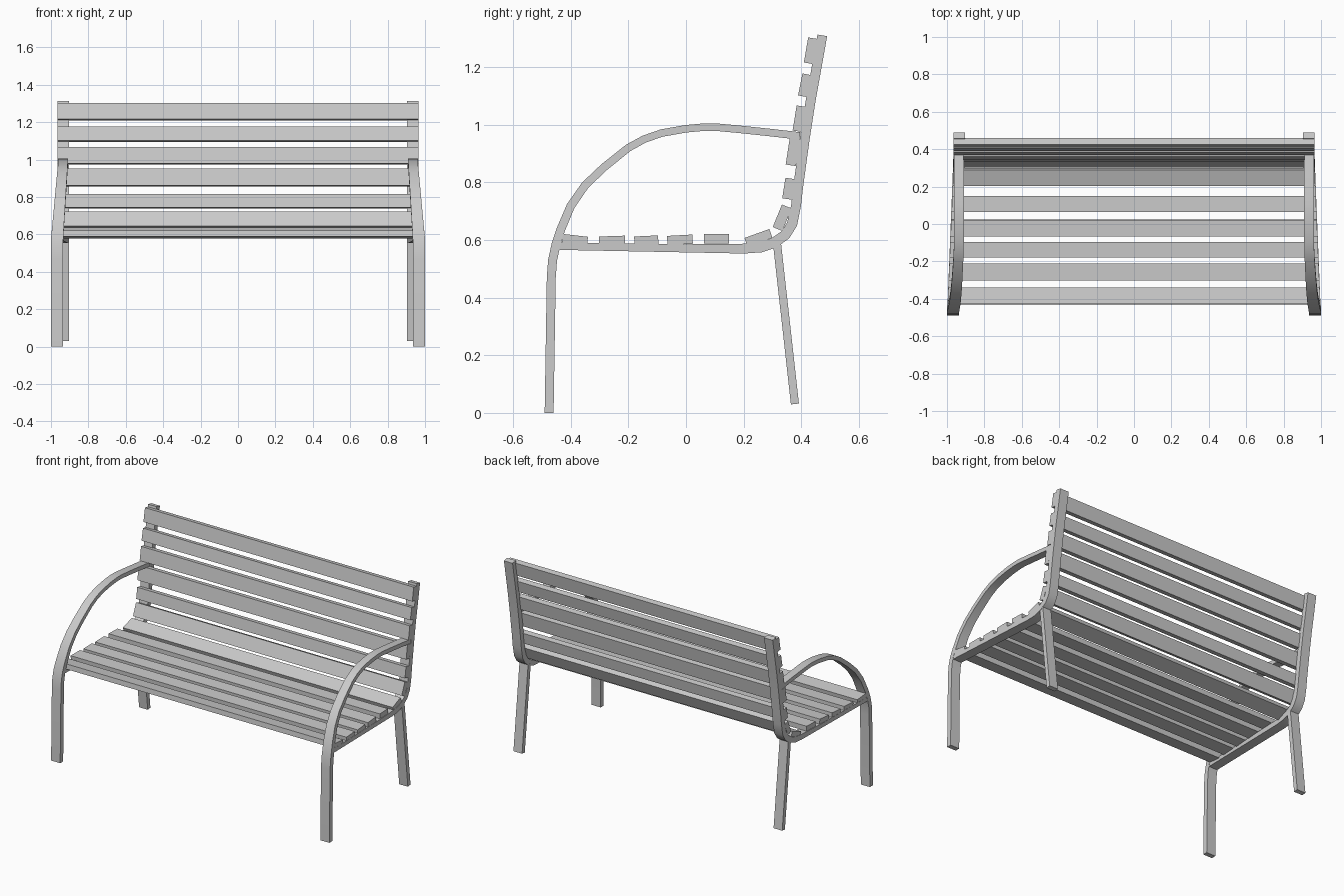
import bpy, bmesh, math
from mathutils import Vector

if "Cube" in bpy.data.objects:
    bpy.data.objects.remove(bpy.data.objects["Cube"])


def finish(name, bm, mirror=False, smooth=False):
    bmesh.ops.recalc_face_normals(bm, faces=bm.faces)
    mesh = bpy.data.meshes.new(name)
    bm.to_mesh(mesh)
    bm.free()
    ob = bpy.data.objects.new(name, mesh)
    bpy.context.collection.objects.link(ob)
    if mirror:
        ob.modifiers.new("mirror", 'MIRROR')
    if smooth:
        bpy.ops.object.select_all(action='DESELECT')
        ob.select_set(True)
        bpy.context.view_layer.objects.active = ob
        bpy.ops.object.shade_smooth_by_angle(angle=math.radians(30))
    return ob


def flat_bar(name, path):
    """Sweep a rectangular bar along points (x, y, z, thickness, width)."""
    bm = bmesh.new()
    rings = []
    for i, (x, y, z, t, w) in enumerate(path):
        a, b = path[max(i - 1, 0)], path[min(i + 1, len(path) - 1)]
        d = Vector((b[1] - a[1], b[2] - a[2])).normalized() * t / 2
        rings.append([bm.verts.new((x + sx * w / 2, y - s * d.y, z + s * d.x))
                      for sx, s in ((-1, -1), (1, -1), (1, 1), (-1, 1))])
    for r, q in zip(rings, rings[1:]):
        for k in range(4):
            n = (k + 1) % 4
            bm.faces.new((r[k], r[n], q[n], q[k]))
    bm.faces.new(rings[0])
    bm.faces.new(rings[-1])
    return finish(name, bm, mirror=True, smooth=True)


def slat(name, p, q, half_p, half_q, thick=0.032):
    """Board whose visible face runs from p to q in (y, z)."""
    p, q = Vector(p), Vector(q)
    d = (q - p).normalized()
    back = Vector((d.y, -d.x)) * thick
    bm = bmesh.new()
    prof = [(p, half_p), (q, half_q), (q + back, half_q), (p + back, half_p)]
    ends = [[bm.verts.new((s * h, c.x, c.y)) for c, h in prof] for s in (-1, 1)]
    for k in range(4):
        n = (k + 1) % 4
        bm.faces.new((ends[0][k], ends[0][n], ends[1][n], ends[1][k]))
    for e in ends:
        bm.faces.new(e)
    return finish(name, bm)


# front legs curving up into the armrests
arm = [(-.475, 0), (-.4675, .47), (-.463, .53), (-.451, .585), (-.435, .635),
       (-.40, .718), (-.35, .79), (-.285, .852), (-.20, .92), (-.145, .95),
       (-.085, .971), (0, .986), (.055, .991), (.10, .992), (.187, .984),
       (.30, .972), (.395, .961)]
arm_path = []
for y, z in arm:
    f = min(max((z - .57) / .40, 0), 1)
    arm_path.append((.9675 - .0315 * f, y, z, .031 - .005 * f, .065 - .013 * f))
flat_bar("front_leg_and_armrest", arm_path)

# seat rails bending up into the back posts
rail = [(-.455, .579, .026), (0, .571, .028), (.20, .570, .034), (.26, .575, .036),
        (.305, .590, .036), (.345, .618, .036), (.368, .655, .036),
        (.382, .72, .034), (.390, .79, .034), (.412, .95, .034),
        (.432, 1.08, .034), (.473, 1.31, .034)]
flat_bar("seat_rail_and_back_post",
         [(.967 - .032 * min((y + .455) / .8, 1), y, z, t, .062) for y, z, t in rail])

# back legs
flat_bar("back_leg", [(.935, .378, .031, .028, .062), (.935, .316, .587, .028, .062)])

# seat slats, a little longer towards the front
seat = [((-.427, .621), (-.340, .611)), ((-.302, .612), (-.212, .615)),
        ((-.180, .612), (-.097, .616)), ((-.066, .614), (.022, .619)),
        ((.063, .620), (.150, .620)), ((.203, .607), (.289, .638))]
for i, (p, q) in enumerate(seat):
    half = [.997 - .032 * (c[0] + .44) / .75 for c in (p, q)]
    slat(f"seat_slat_{i + 1}", p, q, *half)

# back slats
back = [((.301, .645), (.333, .723)), ((.334, .745), (.345, .816)),
        ((.346, .862), (.360, .953)), ((.370, .980), (.384, 1.067)),
        ((.389, 1.102), (.404, 1.178)), ((.409, 1.216), (.424, 1.303))]
for i, (p, q) in enumerate(back):
    slat(f"back_slat_{i + 1}", p, q, .966, .966, .036)
